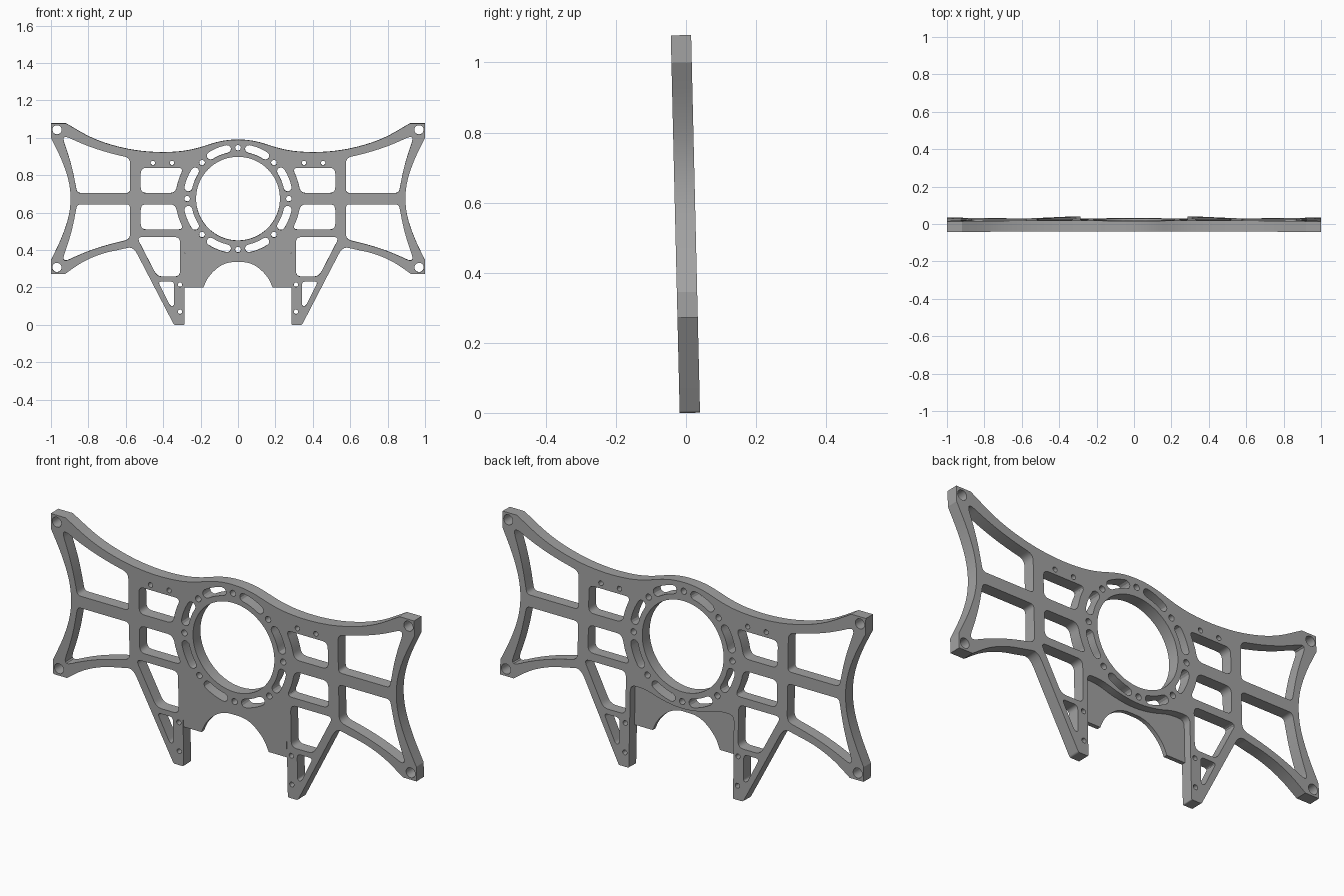
import bpy
import bmesh
from math import radians, cos, sin, pi
from mathutils import Matrix, Vector

default_cube = bpy.data.objects.get("Cube")
if default_cube:
    bpy.data.objects.remove(default_cube, do_unlink=True)

HALF = 0.029        # half thickness of the frame
WEB = 0.01          # half thickness of the thin web
MID = 0.675         # height of the ring centre
SMOOTH, ROUND, SHARP = 1.0, 0.03, 0.0   # corner styles: trim length per corner

grey = bpy.data.materials.new("machined grey")
grey.use_nodes = True
COLOUR = (0.36, 0.36, 0.36, 1)
grey.diffuse_color = COLOUR
grey.node_tree.nodes["Principled BSDF"].inputs["Base Color"].default_value = COLOUR


def rounded(corners, steps=5):
    """Trim every corner by its own length and bridge it with a curve."""
    path = []
    for i, (x, z, trim) in enumerate(corners):
        here = Vector((x, z))
        if trim == SHARP:
            path.append(here)
            continue
        ends = []
        for near in (corners[i - 1], corners[(i + 1) % len(corners)]):
            side = Vector(near[:2]) - here
            ends.append(here + side.normalized() * min(trim, side.length / 2))
        for k in range(steps + 1):
            t = k / steps
            path.append(ends[0] * (1 - t) ** 2 + here * 2 * t * (1 - t) + ends[1] * t * t)
    clean = [p for i, p in enumerate(path) if (p - path[i - 1]).length > 1e-5]
    return clean


def mirrored(half):
    """Close a half outline that starts and ends on the centre line."""
    return half + [(-x, z, r) for x, z, r in reversed(half) if x > 0]


def flip(path):
    return [Vector((-p.x, p.y)) for p in path]


def circle(x, z, radius, count=20):
    return [Vector((x + radius * cos(2 * pi * k / count), z + radius * sin(2 * pi * k / count)))
            for k in range(count)]


def ring_slot(angle, radius=0.272, width=0.021, spread=radians(10)):
    """Curved slot with round ends, following the ring."""
    path = []
    for k in range(9):
        a = angle - spread + spread * k / 4
        path.append(Vector((cos(a), sin(a))) * (radius + width))
    for side, turn in ((1, 0), (-1, pi)):
        a = angle + side * spread
        centre = Vector((cos(a), sin(a))) * radius
        path += [centre + width * Vector((cos(a + turn + pi * k / 6), sin(a + turn + pi * k / 6)))
                 for k in range(1, 6)]
        if side == 1:
            for k in range(9):
                b = angle + spread - spread * k / 4
                path.append(Vector((cos(b), sin(b))) * (radius - width))
    return [p + Vector((0, MID)) for p in path]


def plate(name, loops, half_depth, offset):
    """Extrude a filled outline with holes, then stand it up with a slight lean."""
    curve = bpy.data.curves.new(name, 'CURVE')
    curve.dimensions = '2D'
    curve.fill_mode = 'BOTH'
    curve.extrude = half_depth
    for loop in loops:
        spline = curve.splines.new('POLY')
        spline.points.add(len(loop) - 1)
        for point, p in zip(spline.points, loop):
            point.co = (p.x, p.y, 0, 1)
        spline.use_cyclic_u = True
    obj = bpy.data.objects.new(name, curve)
    bpy.context.collection.objects.link(obj)
    bpy.ops.object.select_all(action='DESELECT')
    obj.select_set(True)
    bpy.context.view_layer.objects.active = obj
    bpy.ops.object.convert(target='MESH')
    obj = bpy.context.view_layer.objects.active
    lean = Matrix.Rotation(radians(91.35), 4, 'X')
    obj.data.transform(Matrix.Translation((0, 0.011, 0)) @ lean @ Matrix.Translation((0, 0, offset)))
    bm = bmesh.new()
    bm.from_mesh(obj.data)
    bmesh.ops.remove_doubles(bm, verts=bm.verts, dist=1e-5)
    bmesh.ops.recalc_face_normals(bm, faces=bm.faces)
    bm.to_mesh(obj.data)
    bm.free()
    obj.data.materials.clear()
    obj.data.materials.append(grey)
    bpy.ops.object.shade_smooth_by_angle(angle=radians(25))
    return obj


# Outer outline: top edge, side, lower arm and leg
top_edge = [(0, .993, SMOOTH), (.1, .983, SMOOTH), (.22, .942, SMOOTH), (.32, .925, SMOOTH),
            (.45, .922, SMOOTH), (.6, .94, SMOOTH), (.77, .99, SMOOTH), (.92, 1.078, SHARP)]
side_edge = [(1, 1.078, SHARP), (1, 1, SHARP), (.935, .87, SMOOTH), (.895, .74, SMOOTH),
             (.895, .61, SMOOTH), (.935, .48, SMOOTH), (1, .345, SHARP), (1, .272, SHARP)]
leg_edge = [(.925, .272, SHARP), (.83, .34, SMOOTH), (.72, .385, SMOOTH), (.62, .405, SMOOTH),
            (.56, .42, .05), (.342, 0, .008), (.287, 0, .006)]
# Step where the full-depth frame meets the thin web
ledge = [(.285, .41, ROUND), (.2, .41, SMOOTH), (.11, .38, SMOOTH), (0, .365, SMOOTH)]
outline = rounded(mirrored(top_edge + side_edge + leg_edge + ledge))

# Openings on one side, mirrored to the other
windows = [
    # upper and lower outer windows
    [(.577, .705, .02), (.577, .893, ROUND), (.7, .922, SMOOTH), (.82, .962, SMOOTH),
     (.945, 1.02, .05), (.89, .86, SMOOTH), (.86, .705, .02)],
    [(.577, .645, .02), (.577, .457, ROUND), (.7, .428, SMOOTH), (.82, .388, SMOOTH),
     (.945, .33, .05), (.89, .49, SMOOTH), (.86, .645, .02)],
    # inner windows beside the ring
    [(.52, .705, ROUND), (.52, .84, ROUND), (.29, .84, ROUND), (.318, .78, SMOOTH), (.335, .705, ROUND)],
    [(.52, .645, ROUND), (.52, .51, ROUND), (.29, .51, ROUND), (.318, .57, SMOOTH), (.335, .645, ROUND)],
    # leg windows
    [(.542, .47, ROUND), (.31, .47, ROUND), (.31, .258, ROUND), (.432, .258, ROUND)],
    [(.428, .232, .02), (.342, .232, .02), (.342, .1, .015), (.362, .1, .015)],
]
cuts = [rounded(w) for w in windows]

# Screw holes: corners, top bar and legs
for x, z, r in ((.968, 1.043, .025), (.968, .307, .025), (.455, .866, .012),
                (.353, .866, .012), (.31, .215, .012), (.31, .07, .012)):
    cuts.append(circle(x, z, r))
cuts += [flip(c) for c in cuts]

# Central bore, bolt circle and curved slots
cuts.append(circle(0, MID, .224, 72))
for k in range(8):
    a = k * pi / 4
    cuts.append(circle(.272 * cos(a), MID + .272 * sin(a), .015))
    cuts.append(ring_slot(a + pi / 8))

plate("frame", [outline] + cuts, HALF, 0)

# Thin web at the front, with an arched lower edge
arch = [(.285, .2, SHARP), (.185, .2, SHARP), (.16, .258, SMOOTH), (.1, .316, SMOOTH),
        (.045, .336, SMOOTH), (0, .336, SMOOTH)]
web = rounded(mirrored(ledge[::-1] + arch))
plate("front_web", [web], WEB, HALF - WEB)
